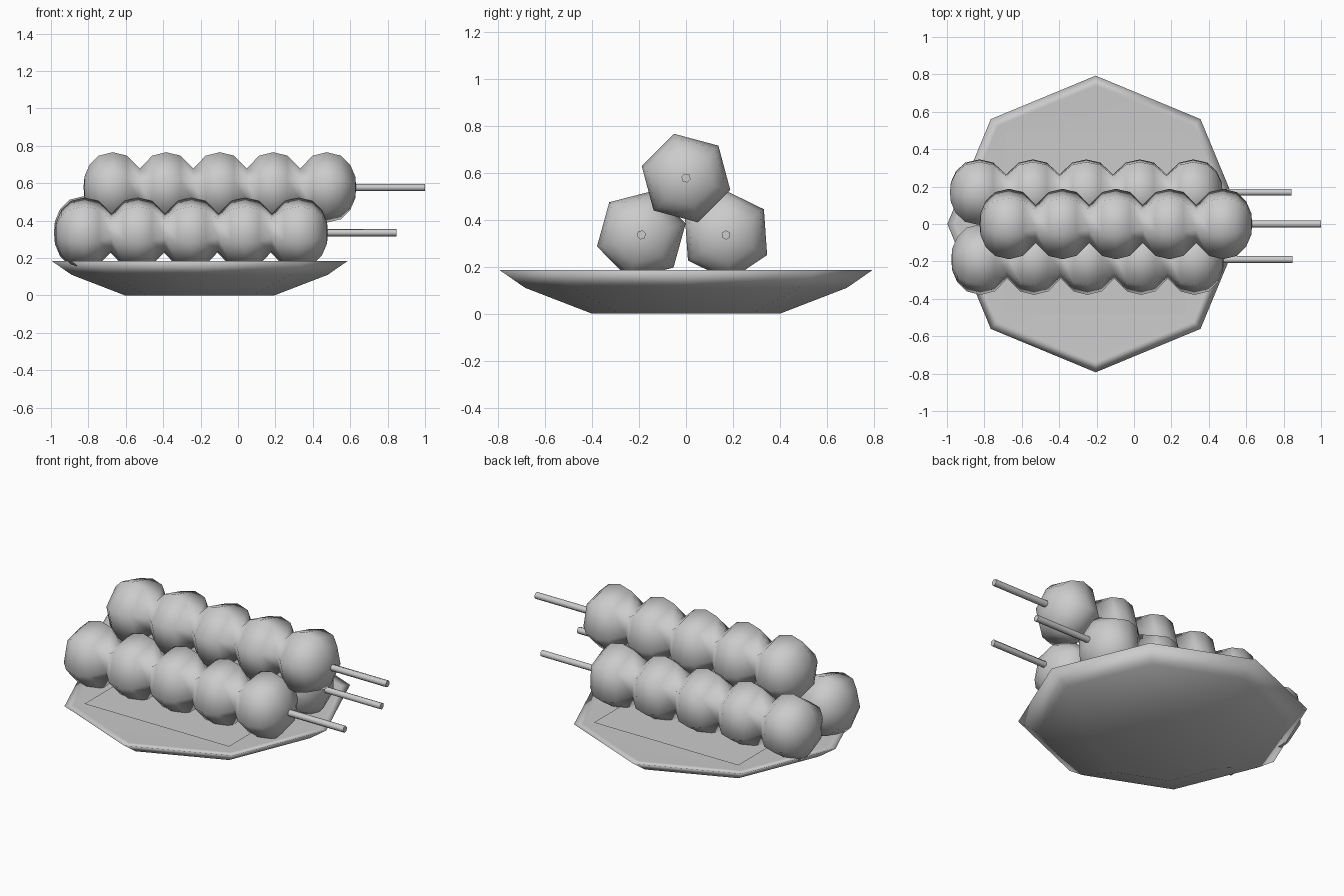
import bpy, bmesh, math

if "Cube" in bpy.data.objects:
    bpy.data.objects.remove(bpy.data.objects["Cube"])


def lathe(name, profile, sides, loc, axis='Z', turn=0.0):
    """Revolve (distance along axis, radius) points; radius 0 makes a pole."""
    bm = bmesh.new()

    def place(d, r, a):
        u, v = r * math.cos(a), r * math.sin(a)
        return (d, u, v) if axis == 'X' else (u, v, d)

    rings = []
    for d, r in profile:
        if r == 0:
            rings.append([bm.verts.new(place(d, 0, 0))] * sides)
        else:
            rings.append([bm.verts.new(place(d, r, turn + math.tau * i / sides))
                          for i in range(sides)])
    for a, b in zip(rings, rings[1:]):
        for i in range(sides):
            j = (i + 1) % sides
            quad = [a[i], a[j], b[j], b[i]]
            bm.faces.new(list(dict.fromkeys(quad)))
    for ring in (rings[0], rings[-1]):
        if ring[0] is not ring[1]:
            bm.faces.new(ring)
    bmesh.ops.recalc_face_normals(bm, faces=bm.faces)
    for f in bm.faces:
        f.smooth = True
    mesh = bpy.data.meshes.new(name)
    bm.to_mesh(mesh)
    bm.free()
    obj = bpy.data.objects.new(name, mesh)
    obj.location = loc
    bpy.context.collection.objects.link(obj)
    return obj


# Octagonal shallow plate
lathe("plate", [(0, 0.40), (0.11, 0.685), (0.185, 0.793), (0.182, 0.74)], 8,
      (-0.205, 0, 0))

# Thin paper sheet on the plate
bpy.ops.mesh.primitive_plane_add(size=0.965, location=(-0.207, 0.003, 0.188))
bpy.context.object.name = "paper_sheet"

# Profile of five joined dumplings, centred on the middle one
PITCH = 0.286
dumplings = [(-2 * PITCH - 0.157, 0), (-2 * PITCH - 0.152, 0.06),
             (-2 * PITCH - 0.125, 0.125)]
for k in range(-2, 3):
    c = k * PITCH
    if k > -2:
        dumplings.append((c - PITCH / 2, 0.105))
    dumplings += [(c - 0.075, 0.176), (c, 0.195), (c + 0.075, 0.176)]
dumplings += [(2 * PITCH + 0.125, 0.125), (2 * PITCH + 0.152, 0.06),
              (2 * PITCH + 0.157, 0)]

# Three skewers: name, middle x, y, z, roll of the six-sided section
for name, x, y, z, roll in (("top", -0.097, 0, 0.577, 45),
                            ("front", -0.248, -0.19, 0.335, 14.5),
                            ("back", -0.255, 0.17, 0.335, 34)):
    lathe(name + "_dumplings", dumplings, 6, (x, y, z), 'X', math.radians(roll))
    stick = lathe(name + "_stick", [(0.5, 0.02), (1.096, 0.02)], 6, (x, y, z),
                  'X', math.radians(roll))
    stick.data.set_sharp_from_angle(angle=math.radians(70))
